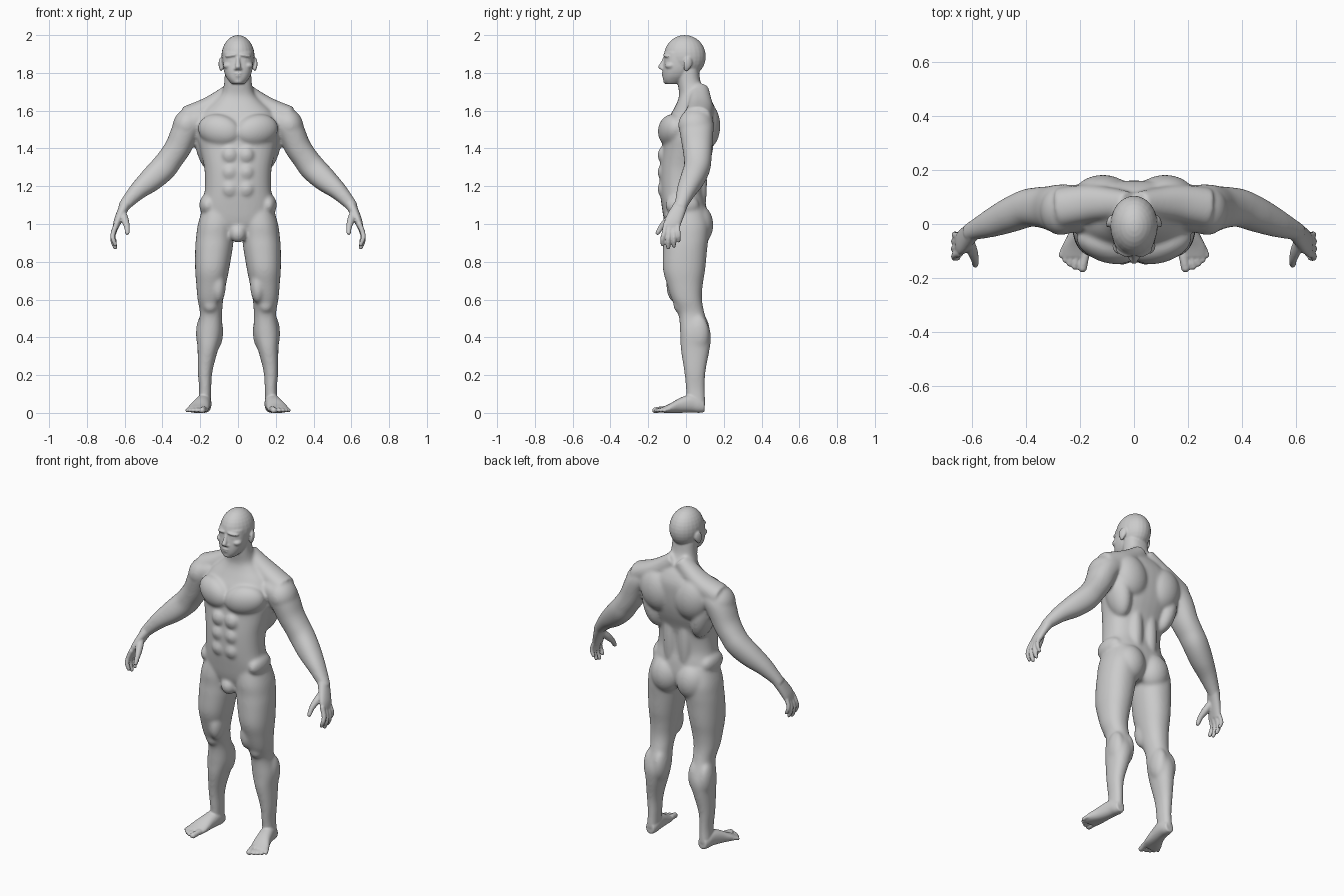
import bpy, bmesh, math
from mathutils import Vector, Matrix, Euler

X, Y, Z = Vector((1, 0, 0)), Vector((0, 1, 0)), Vector((0, 0, 1))
SIDES, STEPS = 32, 5


def catmull(rows):
    """Smoothly interpolate rows of numbers."""
    out = []
    for i in range(len(rows) - 1):
        p0, p1, p2, p3 = (rows[max(0, min(len(rows) - 1, i + k))] for k in (-1, 0, 1, 2))
        for s in range(STEPS):
            t = s / STEPS
            out.append([0.5 * (2 * b + (c - a) * t + (2 * a - 5 * b + 4 * c - d) * t * t
                               + (3 * b - a - 3 * c + d) * t ** 3)
                        for a, b, c, d in zip(p0, p1, p2, p3)])
    return out + [list(rows[-1])]


def loft(bm, rows, ref=X, axis=None, power=2.2):
    """Skin rounded rings (x, y, z, radius along ref, other radius)."""
    rows = catmull(rows)
    rings = []
    for i, (x, y, z, a, b) in enumerate(rows):
        p, q = rows[max(i - 1, 0)], rows[min(i + 1, len(rows) - 1)]
        t = axis or (Vector(q[:3]) - Vector(p[:3])).normalized()
        u = (ref - t * ref.dot(t)).normalized()
        v = t.cross(u)
        ring = []
        for k in range(SIDES):
            c, s = math.cos(math.tau * k / SIDES), math.sin(math.tau * k / SIDES)
            c = math.copysign(abs(c) ** (2 / power), c)
            s = math.copysign(abs(s) ** (2 / power), s)
            ring.append(bm.verts.new(Vector((x, y, z)) + u * a * c + v * b * s))
        rings.append(ring)
    for r0, r1 in zip(rings, rings[1:]):
        for k in range(SIDES):
            j = (k + 1) % SIDES
            bm.faces.new((r0[k], r0[j], r1[j], r1[k]))
    bm.faces.new(rings[0][::-1])
    bm.faces.new(rings[-1])


def blob(bm, loc, size, rot=(0, 0, 0)):
    """Ellipsoid for a muscle or a rounded feature."""
    m = Matrix.Translation(loc) @ Euler([math.radians(a) for a in rot]).to_matrix().to_4x4()
    bmesh.ops.create_uvsphere(bm, u_segments=24, v_segments=16, radius=1,
                              matrix=m @ Matrix.Diagonal((*size, 1)))


def digit(bm, pts):
    """Finger or toe: round tube (x, y, z, radius) with a round tip."""
    loft(bm, [(*p, p[3]) for p in pts], ref=Vector((0.3, 1, 0.2)), power=2)
    blob(bm, pts[-1][:3], (pts[-1][3],) * 3)


def fuse(name, bm, voxel, iterations, mirror):
    """Mirror, melt all pieces into one skin and relax it."""
    bmesh.ops.recalc_face_normals(bm, faces=bm.faces)
    me = bpy.data.meshes.new(name)
    bm.to_mesh(me)
    bm.free()
    ob = bpy.data.objects.new(name, me)
    bpy.context.collection.objects.link(ob)
    if mirror:
        ob.modifiers.new("mirror", 'MIRROR').use_mirror_merge = False
    r = ob.modifiers.new("skin", 'REMESH')
    r.mode, r.voxel_size, r.use_smooth_shade = 'VOXEL', voxel, True
    s = ob.modifiers.new("relax", 'SMOOTH')
    s.factor, s.iterations = 0.5, iterations
    dg = bpy.context.evaluated_depsgraph_get()
    baked = bpy.data.meshes.new_from_object(ob.evaluated_get(dg), depsgraph=dg)
    ob.modifiers.clear()
    ob.data = baked
    return ob


# ---------- large forms: torso, limbs, muscles (+x half, mirrored) ----------
bm = bmesh.new()
# torso and neck: z, half width, front y, back y
torso = [(.925, .09, -.08, .07), (1.0, .18, -.112, .11), (1.09, .192, -.128, .108),
         (1.18, .176, -.138, .092), (1.29, .178, -.138, .1), (1.39, .2, -.128, .135),
         (1.46, .215, -.12, .152), (1.54, .21, -.102, .16), (1.6, .18, -.07, .158),
         (1.65, .125, -.045, .138), (1.69, .088, -.037, .11), (1.75, .073, -.045, .078),
         (1.83, .07, -.05, .068)]
loft(bm, [(0, (f + b) / 2, z, w, (b - f) / 2) for z, w, f, b in torso], axis=Z, power=2.4)
# trapezius
loft(bm, [(.02, .07, 1.715, .05, .045), (.09, .075, 1.655, .06, .055),
          (.17, .075, 1.605, .07, .06), (.27, .06, 1.56, .075, .065)], ref=Y)
# leg
loft(bm, [(.1, -.005, 1.09, .085, .1), (.115, .0, 1.0, .097, .12), (.122, 0, .93, .1, .119),
          (.128, -.005, .865, .099, .117), (.137, -.01, .76, .09, .112), (.142, -.006, .68, .079, .095),
          (.146, .005, .6, .068, .08), (.143, .03, .52, .059, .07), (.151, .05, .42, .067, .081),
          (.159, .049, .34, .055, .077), (.174, .047, .22, .039, .057), (.174, .05, .12, .032, .05),
          (.178, .055, .03, .034, .05)], axis=Z)
# arm
loft(bm, [(.18, .06, 1.56, .08, .06), (.26, .055, 1.52, .092, .074), (.315, .06, 1.41, .08, .07),
          (.355, .062, 1.35, .074, .068), (.395, .058, 1.297, .07, .07), (.46, .032, 1.235, .064, .064),
          (.53, .002, 1.175, .052, .048), (.595, -.025, 1.105, .036, .033),
          (.61, -.035, 1.08, .038, .03)], ref=Y)
# muscles: centre, radii, rotation
for m in [((.1, -.077, 1.495), (.118, .066, .085), (0, -12, 18)),     # chest
          ((.27, .05, 1.525), (.075, .092, .09), (0, -25, 0)),        # shoulder
          ((.115, .1, 1.52), (.11, .082, .13), (0, 12, 0)),           # shoulder blade
          ((.165, .06, 1.42), (.062, .085, .15), (0, 12, 0)),         # side of back
          ((.05, .072, 1.22), (.042, .04, .2), (0, 0, 0)),            # lower back
          ((.085, .062, .995), (.092, .083, .11), (0, 0, 0)),         # buttock
          ((.16, -.02, 1.1), (.045, .09, .06), (0, 0, 0)),            # hip crest
          ((.12, .065, .43), (.042, .062, .1), (0, 0, 0)),            # inner calf
          ((.185, .065, .42), (.038, .058, .1), (0, 0, 0)),           # outer calf
          ((.105, -.05, .67), (.04, .055, .09), (0, 0, 0)),           # inner thigh
          ((.147, -.028, .575), (.042, .04, .05), (0, 0, 0)),         # knee
          ((0, -.085, .95), (.045, .045, .05), (0, 0, 0))]:           # groin
    blob(bm, *m)
for z in (1.365, 1.275, 1.185):                                       # abdomen
    blob(bm, (.043, -.117, z), (.044, .034, .047))
body = fuse("large_forms", bm, .0075, 14, True)
large = body.data
bpy.data.objects.remove(body)

# ---------- fine parts: head, hand, foot ----------
bm = bmesh.new()
blob(bm, (0, -.006, 1.887), (.088, .111, .113))                       # skull
loft(bm, [(0, -.035, 1.91, .078, .078), (0, -.04, 1.865, .08, .076), (0, -.045, 1.82, .077, .077),
          (0, -.053, 1.785, .066, .07), (0, -.064, 1.76, .05, .055),
          (0, -.072, 1.742, .034, .036)], axis=Z, power=2.3)          # face and jaw
loft(bm, [(0, -.108, 1.885, .01, .012), (0, -.122, 1.855, .011, .012), (0, -.132, 1.832, .015, .016),
          (0, -.124, 1.818, .016, .012)], axis=Z)                     # nose
for f in [((.034, -.1, 1.892), (.036, .02, .01), (0, 8, 18)),         # brow
          ((.033, -.098, 1.868), (.015, .014, .01)),                  # eye
          ((.05, -.078, 1.838), (.029, .034, .02), (0, 0, 20)),       # cheekbone
          ((.013, -.122, 1.821), (.009, .012, .008)),                 # nostril
          ((0, -.115, 1.796), (.026, .015, .006)),                    # upper lip
          ((0, -.114, 1.784), (.022, .014, .006)),                    # lower lip
          ((0, -.101, 1.757), (.028, .02, .017)),                     # chin
          ((.09, .01, 1.85), (.011, .024, .034), (-12, 0, 20)),       # ear
          ((.089, .002, 1.825), (.009, .014, .016))]:                 # ear lobe
    blob(bm, *f)

# palm, fingers and thumb
loft(bm, [(.59, -.02, 1.115, .034, .03), (.615, -.045, 1.065, .041, .025),
          (.637, -.068, 1.015, .045, .021), (.648, -.076, .98, .041, .015)], ref=Y)
for y, tip_y, base_z, length, r in [(-.107, -.124, .992, .1, .0125), (-.086, -.094, .986, .11, .013),
                                    (-.064, -.064, .986, .102, .0125), (-.044, -.038, .995, .085, .011)]:
    mid = (y + tip_y) / 2
    digit(bm, [(.642, y, base_z + .01, r * 1.15), (.661, mid, base_z - length * .4, r * 1.05),
               (.662, tip_y, base_z - length * .7, r), (.65, tip_y, base_z - length, r * .85)])
digit(bm, [(.612, -.06, 1.06, .02), (.598, -.098, 1.02, .02), (.588, -.13, .985, .015),
           (.586, -.15, .953, .012)])

# foot and toes
loft(bm, [(.176, .098, .034, .026, .03), (.177, .07, .042, .035, .042), (.181, .03, .05, .04, .048),
          (.194, -.03, .04, .046, .04), (.21, -.085, .024, .056, .025),
          (.216, -.122, .016, .05, .016)], axis=Y)
for x, y, tx, ty, r in [(.18, -.11, .19, -.162, .017), (.211, -.115, .219, -.158, .0115),
                        (.229, -.11, .238, -.147, .011), (.246, -.1, .255, -.133, .0105),
                        (.258, -.085, .269, -.115, .0105)]:
    digit(bm, [(x, y, .02, r), ((x + tx) / 2, (y + ty) / 2, .018, r * .95), (tx, ty, .013, r)])
for v in bm.verts:                                                    # flat sole
    v.co.z = max(v.co.z, 0)

# mirror the fine parts and join them with the large forms
copy = bmesh.ops.duplicate(bm, geom=bm.verts[:] + bm.edges[:] + bm.faces[:])
for g in copy["geom"]:
    if isinstance(g, bmesh.types.BMVert):
        g.co.x *= -1
bm.from_mesh(large)
fuse("human_body", bm, .0052, 4, False)
